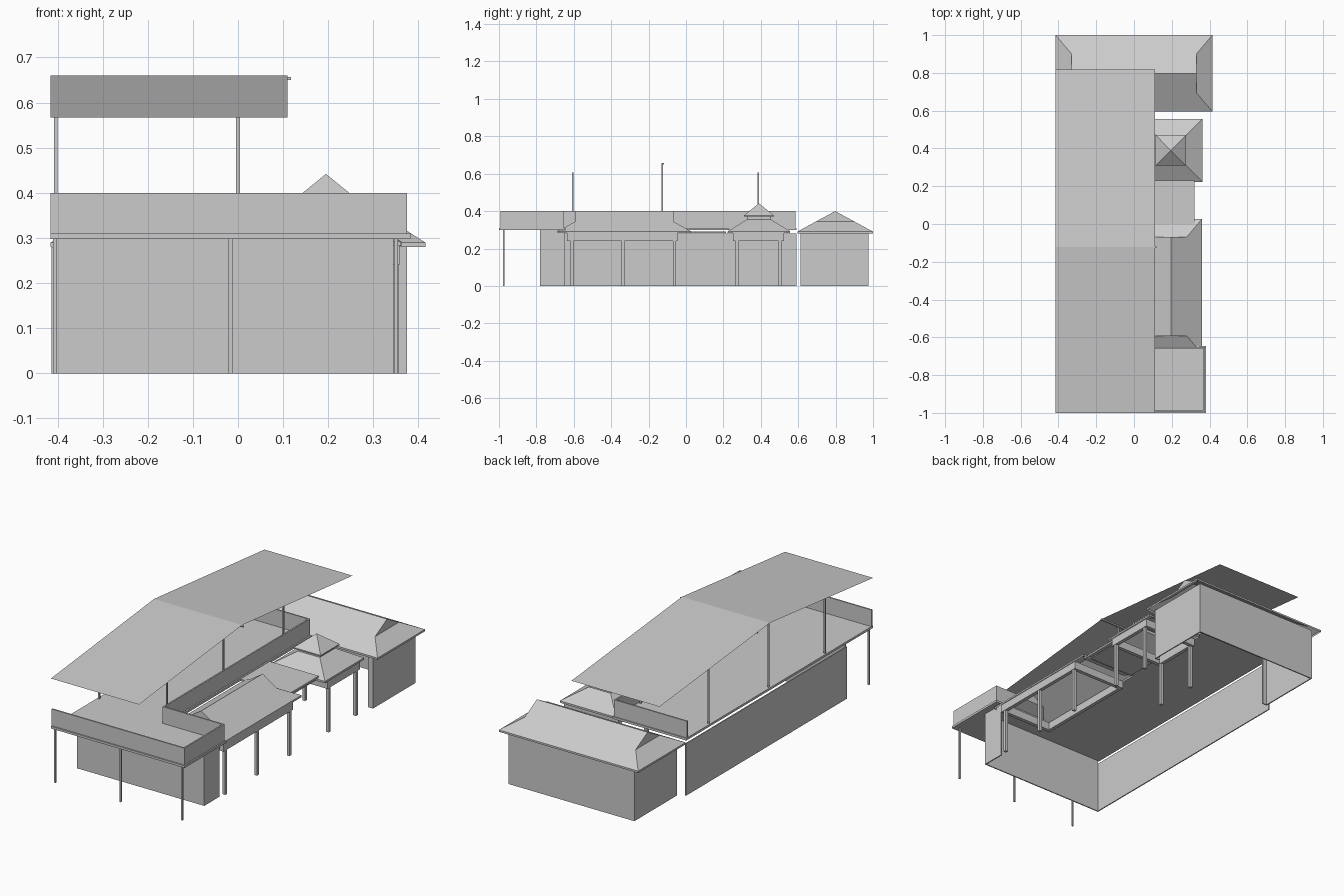
import bpy

if "Cube" in bpy.data.objects:
    bpy.data.objects.remove(bpy.data.objects["Cube"])


def mesh(name, verts, faces):
    me = bpy.data.meshes.new(name)
    me.from_pydata(verts, [], faces)
    me.update()
    ob = bpy.data.objects.new(name, me)
    bpy.context.collection.objects.link(ob)
    return ob


def box(name, x0, x1, y0, y1, z0, z1):
    v = [(x, y, z) for z in (z0, z1) for x, y in ((x0, y0), (x1, y0), (x1, y1), (x0, y1))]
    return mesh(name, v, [(3, 2, 1, 0), (4, 5, 6, 7), (0, 1, 5, 4),
                          (1, 2, 6, 5), (2, 3, 7, 6), (3, 0, 4, 7)])


def post(name, x, y, z0, z1, w):
    return box(name, x - w / 2, x + w / 2, y - w / 2, y + w / 2, z0, z1)


def prism(name, outline, z0, z1):
    n = len(outline)
    v = [(x, y, z) for z in (z0, z1) for x, y in outline]
    f = [tuple(range(n))[::-1], tuple(range(n, 2 * n))]
    f += [(i, (i + 1) % n, n + (i + 1) % n, n + i) for i in range(n)]
    return mesh(name, v, f)


def square(cx, cy, h, z):
    return [(cx - h, cy - h, z), (cx + h, cy - h, z), (cx + h, cy + h, z), (cx - h, cy + h, z)]


def hip_gable_roof(name, cx, cy, L, W, du, dv, z0, z1, swap=False, lip=0.01):
    """Hipped roof with small vertical gables at both ends of the ridge."""
    zm = z0 + (z1 - z0) * dv / W
    ring = [(-L, -W), (L, -W), (L, W), (-L, W)]
    inner = [(-L + du, -W + dv), (L - du, -W + dv), (L - du, W - dv), (-L + du, W - dv)]
    pts = [(u, v, z0 - lip) for u, v in ring] + [(u, v, z0) for u, v in ring]
    pts += [(u, v, zm) for u, v in inner] + [(-L + du, 0, z1), (L - du, 0, z1)]
    f = [(i, (i + 1) % 4, 4 + (i + 1) % 4, 4 + i) for i in range(4)]
    f += [(4, 5, 9, 8), (8, 9, 13, 12), (6, 7, 11, 10), (10, 11, 12, 13),
          (5, 6, 10, 9), (7, 4, 8, 11), (9, 10, 13), (11, 8, 12)]
    if swap:
        verts = [(cx - v, cy + u, z) for u, v, z in pts]
    else:
        verts = [(cx + u, cy + v, z) for u, v, z in pts]
    return mesh(name, verts, f)


def beam_frame(name, x0, x1, y0, y1, w=0.02, z0=0.24, z1=0.282):
    box(name + "_left", x0, x0 + w, y0, y1, z0, z1)
    box(name + "_right", x1 - w, x1, y0, y1, z0, z1)
    box(name + "_front", x0 + w, x1 - w, y0, y0 + w, z0, z1)
    box(name + "_back", x0 + w, x1 - w, y1 - w, y1, z0, z1)


T = 0.006  # wall thickness

# Main block walls
box("left_wall", -0.413, -0.413 + T, -0.78, 0.59, 0, 0.28)
box("front_wall", -0.407, 0.345, -0.78, -0.78 + T, 0, 0.298)
box("front_wall_return", 0.345 - T, 0.345, -0.774, -0.65, 0, 0.298)

# Flat roof slab, L-shaped
prism("flat_roof_slab", [(-0.415, -1), (0.382, -1), (0.382, -0.645), (0.028, -0.645),
                         (0.028, 0.59), (-0.415, 0.59)], 0.298, 0.31)

# Parapets round the slab, open on the left side
P = 0.008
box("front_parapet", -0.415, 0.375, -0.993, -0.993 + P, 0.31, 0.4)
box("right_front_parapet", 0.375 - P, 0.375, -0.985, -0.652, 0.31, 0.4)
box("step_parapet", 0.02 - P, 0.375 - P, -0.652 - P, -0.652, 0.31, 0.4)
box("right_long_parapet", 0.02 - P, 0.02, -0.652, 0.585, 0.31, 0.4)
box("back_parapet", -0.415, 0.02 - P, 0.585 - P, 0.585, 0.31, 0.4)

# Front posts under the slab
for x in (-0.406, -0.017, 0.35):
    post("front_post", x, -0.975, 0, 0.298, 0.009)

# High canopy: thin folded sheet on six poles, with a ridge beam
ridge_y, eave_z, ridge_z = -0.122, 0.567, 0.66
prof = [(-1, eave_z), (ridge_y, ridge_z), (0.818, eave_z)]
mesh("canopy_roof", [(x, y, z) for y, z in prof for x in (-0.415, 0.11)],
     [(0, 1, 3, 2), (2, 3, 5, 4)])
for x in (-0.404, 0.0):
    for y, z in ((-0.605, 0.607), (-0.126, 0.657), (0.385, 0.607)):
        post("canopy_pole", x, y, 0.31, z, 0.008)
box("canopy_ridge_beam", -0.41, 0.118, -0.126, -0.118, 0.65, 0.657)

# Walkway on the right side
hip_gable_roof("walkway_roof", 0.195, -0.33, 0.357, 0.165, 0.095, 0.08, 0.292, 0.4, swap=True)
beam_frame("walkway_beam", 0.035, 0.358, -0.635, -0.045)
for y in (-0.61, -0.338, -0.062):
    post("walkway_column", 0.348, y, 0, 0.24, 0.016)

# Flat link between walkway and pavilion
box("link_roof", 0.028, 0.32, -0.02, 0.23, 0.298, 0.308)
box("link_ceiling", 0.04, 0.31, 0.02, 0.215, 0.284, 0.29)

# Square pavilion with two-tier roof
cx, cy = 0.195, 0.39
rings = [(0.167, 0.282), (0.167, 0.292), (0.065, 0.355), (0.065, 0.377)]
verts = [p for h, z in rings for p in square(cx, cy, h, z)]
mesh("pavilion_lower_roof", verts,
     [(4 * k + i, 4 * k + (i + 1) % 4, 4 * k + 4 + (i + 1) % 4, 4 * k + 4 + i)
      for k in range(3) for i in range(4)])
mesh("pavilion_upper_roof", square(cx, cy, 0.081, 0.37) + square(cx, cy, 0.081, 0.376)
     + [(cx, cy, 0.442)],
     [(3, 2, 1, 0)] + [(i, (i + 1) % 4, 4 + (i + 1) % 4, 4 + i) for i in range(4)]
     + [(4 + i, 4 + (i + 1) % 4, 8) for i in range(4)])
beam_frame("pavilion_beam", 0.035, 0.358, 0.25, 0.525)
for x in (0.045, 0.348):
    for y in (0.272, 0.503):
        post("pavilion_column", x, y, 0, 0.24, 0.016)

# Rear building, open at the front apart from short returns
hip_gable_roof("rear_roof", 0, 0.7975, 0.415, 0.2025, 0.085, 0.1, 0.29, 0.4)
for s, side in ((-1, "left"), (1, "right")):
    xs = sorted((s * 0.375, s * (0.375 - T)))
    box("rear_wall_" + side, *xs, 0.613, 0.975, 0, 0.285)
    xs = sorted((s * (0.375 - T), s * 0.345))
    box("rear_return_" + side, *xs, 0.613, 0.613 + T, 0, 0.285)
box("rear_back_wall", -0.375 + T, 0.375 - T, 0.975 - T, 0.975, 0, 0.285)
